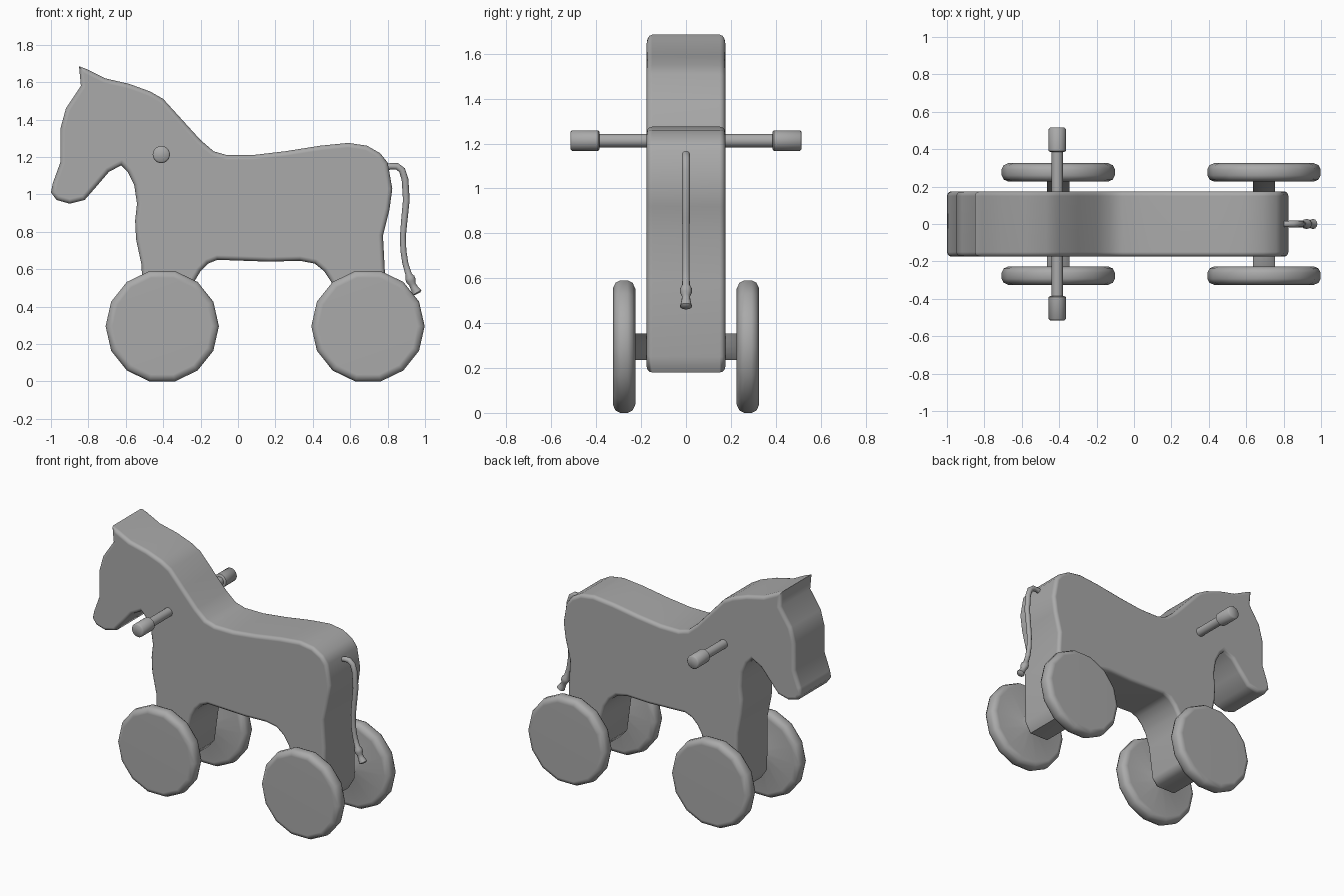
import bpy
import bmesh
import math
from mathutils import Vector

default_cube = bpy.data.objects.get("Cube")
if default_cube:
    bpy.data.objects.remove(default_cube, do_unlink=True)

grey = bpy.data.materials.new("plain_grey")
grey.use_nodes = True
grey_colour = (0.4, 0.4, 0.4, 1)
grey.diffuse_color = grey_colour
grey.node_tree.nodes["Principled BSDF"].inputs["Base Color"].default_value = grey_colour


def add_object(name, bm, sharp_angle):
    """Turn a bmesh into a smooth-shaded object, with edges above sharp_angle kept sharp."""
    bmesh.ops.recalc_face_normals(bm, faces=bm.faces[:])
    mesh = bpy.data.meshes.new(name)
    bm.to_mesh(mesh)
    bm.free()
    mesh.materials.append(grey)
    obj = bpy.data.objects.new(name, mesh)
    bpy.context.collection.objects.link(obj)
    bpy.ops.object.select_all(action="DESELECT")
    obj.select_set(True)
    bpy.context.view_layer.objects.active = obj
    bpy.ops.object.shade_smooth_by_angle(angle=math.radians(sharp_angle))
    return obj


def lathe(name, profile, sides, centre, side, sharp_angle):
    """Spin (radius, distance) pairs around the y axis, on one side of the body."""
    bm = bmesh.new()
    rings = []
    for radius, distance in profile:
        ring = []
        for i in range(sides):
            a = math.tau * i / sides
            ring.append(bm.verts.new((centre[0] + radius * math.cos(a),
                                      side * distance,
                                      centre[1] + radius * math.sin(a))))
        rings.append(ring)
    for a, b in zip(rings, rings[1:]):
        for i in range(sides):
            j = (i + 1) % sides
            bm.faces.new((a[i], a[j], b[j], b[i]))
    bm.faces.new(rings[0])
    bm.faces.new(rings[-1])
    return add_object(name, bm, sharp_angle)


# Body: the side outline in hundredths, clockwise from the ear
outline = [
    # ear, mane and back
    (-85, 168.5), (-81, 167), (-71, 162), (-58, 159), (-47, 155), (-40, 151),
    (-30, 140), (-20, 129), (-13, 123), (-6, 121), (8, 121), (25, 123),
    (44, 126), (59, 127.5), (69, 126), (76, 122), (80, 117),
    # rump and hind leg
    (82.5, 103), (81, 92), (77.5, 78), (78.5, 59), (78, 25), (74, 18),
    (60, 18), (56, 23), (53, 45), (50, 53), (46, 59), (41, 63),
    # belly and foreleg
    (33, 64.5), (17, 64), (-11, 65), (-16, 63), (-20, 59), (-23, 54),
    (-26, 45), (-29, 23), (-33, 18), (-47, 18), (-51, 24), (-51.5, 62),
    # chest and throat
    (-54.5, 76), (-55, 86), (-54, 95), (-55.5, 105), (-59, 112), (-62.5, 115.5),
    # muzzle and forehead
    (-69, 112), (-75, 105), (-82, 97), (-90, 95), (-97, 97), (-100, 101),
    (-99, 106), (-95, 117), (-95, 135), (-92, 146), (-84, 158),
]
half_width = 0.175
bm = bmesh.new()
caps = [[bm.verts.new((x / 100, y, z / 100)) for x, z in outline]
        for y in (-half_width, half_width)]
cap_faces = [bm.faces.new(ring) for ring in caps]
for i in range(len(outline)):
    j = (i + 1) % len(outline)
    bm.faces.new((caps[0][i], caps[0][j], caps[1][j], caps[1][i]))
bmesh.ops.recalc_face_normals(bm, faces=bm.faces[:])
rim = [e for f in cap_faces for e in f.edges]
bmesh.ops.bevel(bm, geom=rim, offset=0.025, segments=3, profile=0.5,
                affect="EDGES", clamp_overlap=True)
body = add_object("body", bm, 50)
weighted = body.modifiers.new("flat_sides", "WEIGHTED_NORMAL")
weighted.keep_sharp = True

# Wheels with their axle halves, and the handlebar with its grips
wheel_profile = [(0.06, 0.12), (0.06, 0.226), (0.265, 0.226), (0.292, 0.238),
                 (0.303, 0.26), (0.303, 0.292), (0.292, 0.314), (0.265, 0.326)]
bar_profile = [(0.03, 0.1), (0.03, 0.385), (0.038, 0.385), (0.046, 0.391),
               (0.046, 0.507), (0.038, 0.515)]
for side, side_name in ((1, "back"), (-1, "front")):
    for x, end in ((-0.405, "fore"), (0.695, "hind")):
        wheel = lathe(f"{end}_wheel_{side_name}", wheel_profile, 14,
                      (x, 0.295), side, 100)
        weights = wheel.modifiers.new("flat_outer_face", "WEIGHTED_NORMAL")
        weights.keep_sharp = True
    lathe(f"handle_{side_name}", bar_profile, 24, (-0.41, 1.213), side, 50)

# Tail: a swept cord ending in a knot and a flared tuft (x, z, radius)
tail_path = [(0.78, 1.14, 0.017), (0.815, 1.15, 0.017), (0.85, 1.15, 0.018),
             (0.877, 1.13, 0.018), (0.893, 1.08, 0.018), (0.9, 0.97, 0.018),
             (0.89, 0.87, 0.017), (0.882, 0.78, 0.016), (0.884, 0.7, 0.016),
             (0.895, 0.63, 0.016), (0.913, 0.57, 0.017), (0.919, 0.555, 0.026),
             (0.926, 0.535, 0.026), (0.932, 0.52, 0.018), (0.942, 0.5, 0.02),
             (0.957, 0.475, 0.027), (0.96, 0.469, 0.018)]
sides = 12
bm = bmesh.new()
points = [Vector((x, 0, z)) for x, z, r in tail_path]
rings = []
for i, point in enumerate(points):
    tangent = (points[min(i + 1, len(points) - 1)] - points[max(i - 1, 0)]).normalized()
    across = Vector((0, 1, 0))
    normal = tangent.cross(across)
    radius = tail_path[i][2]
    rings.append([bm.verts.new(point + radius * (math.cos(math.tau * k / sides) * normal
                                                 + math.sin(math.tau * k / sides) * across))
                  for k in range(sides)])
for a, b in zip(rings, rings[1:]):
    for k in range(sides):
        n = (k + 1) % sides
        bm.faces.new((a[k], a[n], b[n], b[k]))
bm.faces.new(rings[0])
bm.faces.new(rings[-1])
add_object("tail", bm, 60)
